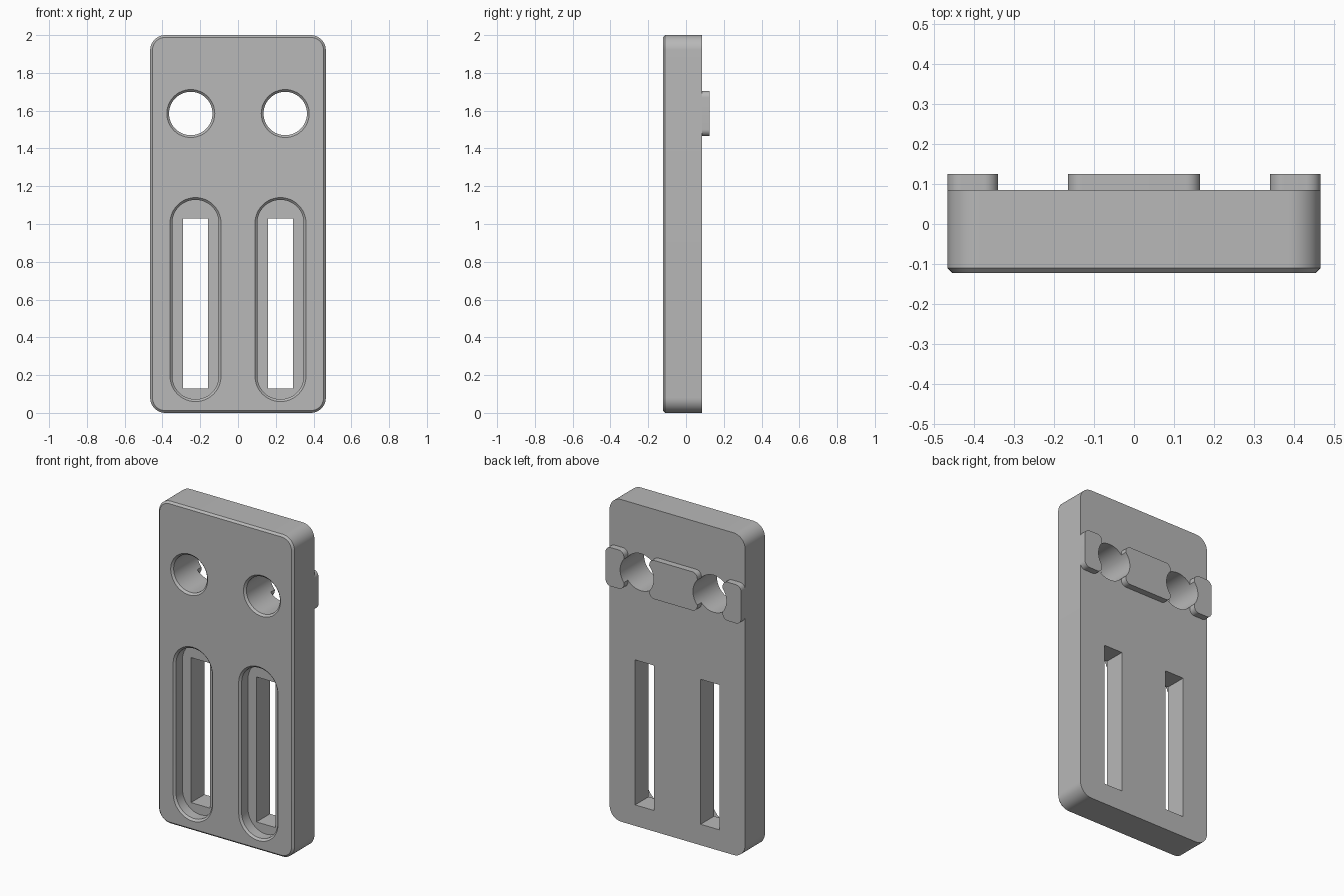
import bpy, bmesh, math

cube = bpy.data.objects.get("Cube")
if cube:
    bpy.data.objects.remove(cube, do_unlink=True)

FRONT, BACK, BAR_BACK = -0.122, 0.085, 0.125
CHAMFER = 0.012
HOLE_X, HOLE_Z, HOLE_R = 0.25, 1.585, 0.115
SLOT_X = 0.225

grey = bpy.data.materials.new("plain grey")
grey.use_nodes = True
colour = (0.48, 0.48, 0.48, 1)
grey.diffuse_color = colour
grey.node_tree.nodes["Principled BSDF"].inputs["Base Color"].default_value = colour


def outline(cx, cz, half_w, half_h, radius, grow=0.0, steps=12):
    """Rounded rectangle in x and z, grown outwards by an offset."""
    pts = []
    for k, (sx, sz) in enumerate([(1, 1), (-1, 1), (-1, -1), (1, -1)]):
        for i in range(steps + 1):
            a = math.pi / 2 * (k + i / steps)
            pts.append((cx + sx * (half_w - radius) + (radius + grow) * math.cos(a),
                        cz + sz * (half_h - radius) + (radius + grow) * math.sin(a)))
    return pts


def loft(name, shape, sections):
    """Solid through the outline at each (y, grow) section."""
    bm = bmesh.new()
    rings = [[bm.verts.new((x, y, z)) for x, z in outline(*shape, grow)]
             for y, grow in sections]
    for a, b in zip(rings, rings[1:]):
        for i in range(len(a)):
            j = (i + 1) % len(a)
            bm.faces.new((a[i], a[j], b[j], b[i]))
    bm.faces.new(rings[0])
    bm.faces.new(rings[-1])
    bmesh.ops.remove_doubles(bm, verts=bm.verts, dist=1e-5)
    bmesh.ops.recalc_face_normals(bm, faces=bm.faces)
    mesh = bpy.data.meshes.new(name)
    bm.to_mesh(mesh)
    bm.free()
    obj = bpy.data.objects.new(name, mesh)
    bpy.context.collection.objects.link(obj)
    mesh.materials.append(grey)
    return obj


def activate(obj):
    bpy.ops.object.select_all(action='DESELECT')
    obj.select_set(True)
    bpy.context.view_layer.objects.active = obj


def cut(obj, cutter):
    cutter.hide_render = True
    mod = obj.modifiers.new("cut", 'BOOLEAN')
    mod.operation = 'DIFFERENCE'
    mod.solver = 'EXACT'
    mod.object = cutter
    activate(obj)
    bpy.ops.object.modifier_apply(modifier=mod.name)
    bpy.data.objects.remove(cutter, do_unlink=True)


# Flared mouth that leaves a chamfer on the front face
mouth = [(FRONT - CHAMFER, 2 * CHAMFER), (FRONT + CHAMFER, 0)]

# Plate with rounded corners and a chamfered front edge
plate = loft("plate", (0, 1, 0.465, 1, 0.08),
             [(FRONT, -CHAMFER), (FRONT + CHAMFER, 0), (BACK, 0)])

# Locating bars across the back
bars = [loft("centre_bar", (0, HOLE_Z, 0.165, 0.12, 0.035), [(BACK, 0), (BAR_BACK, 0)])]
for side, label in ((1, "left"), (-1, "right")):
    bars.append(loft(label + "_bar", (side * 0.402, HOLE_Z, 0.063, 0.12, 0.035),
                     [(BACK, 0), (BAR_BACK, 0)]))

for side in (1, -1):
    # Round bolt holes, which also notch the bars
    hole = (side * HOLE_X, HOLE_Z, HOLE_R, HOLE_R, HOLE_R)
    for part in [plate] + bars:
        cut(part, loft("hole_cutter", hole, mouth + [(BAR_BACK + 0.1, 0)]))
    # Round-ended pockets with a narrower square slot through the floor
    cut(plate, loft("pocket_cutter", (side * SLOT_X, 0.6, 0.123, 0.528, 0.123),
                    mouth + [(FRONT + 0.075, 0)]))
    cut(plate, loft("slot_cutter", (side * SLOT_X, 0.58, 0.065, 0.45, 0),
                    [(FRONT + 0.03, 0), (BACK + 0.1, 0)]))

for part in [plate] + bars:
    activate(part)
    bpy.ops.object.shade_smooth_by_angle(angle=math.radians(30))
